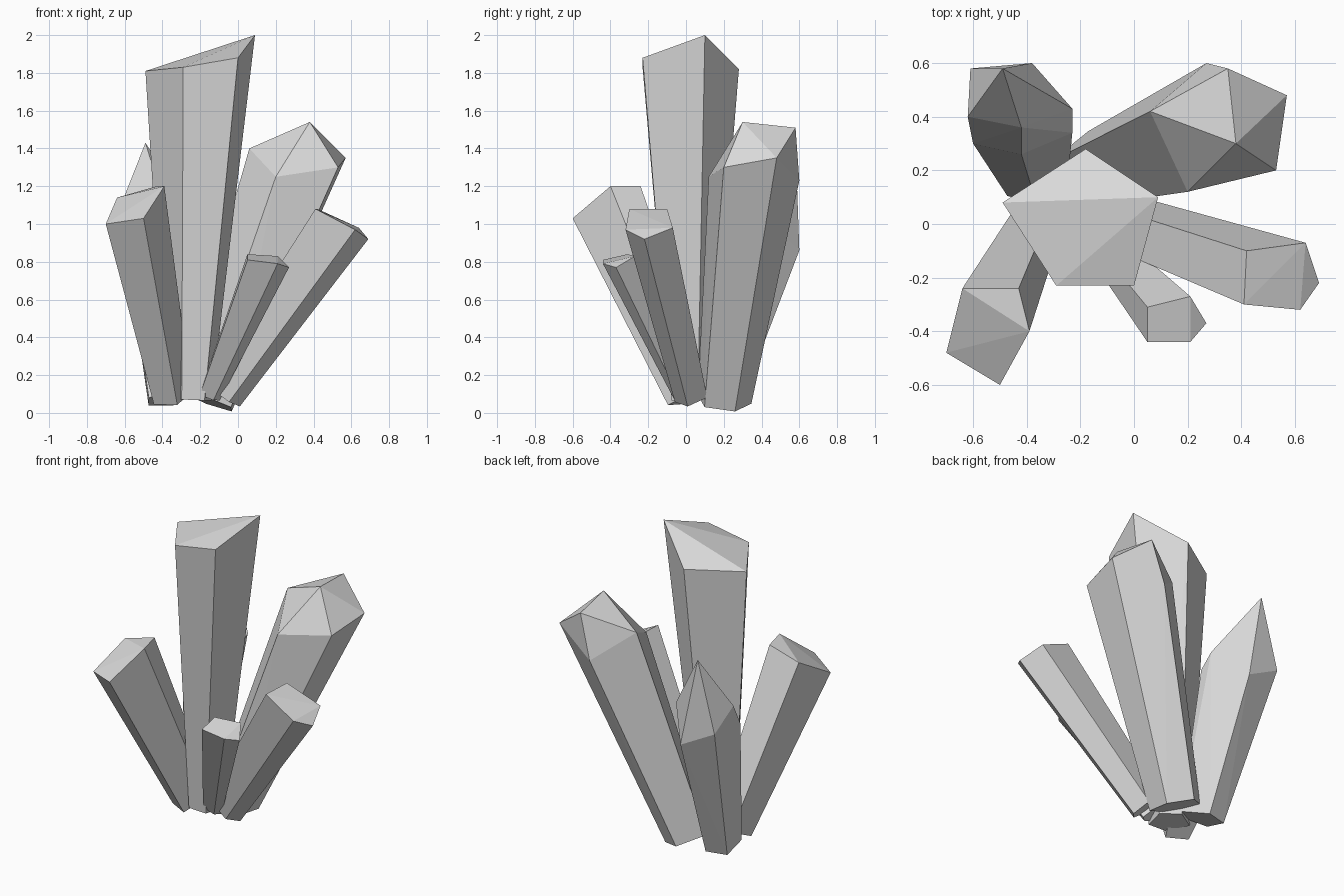
import bpy
import bmesh
import math
from mathutils import Vector

# Remove the default cube
default_cube = bpy.data.objects.get("Cube")
if default_cube:
    bpy.data.objects.remove(default_cube, do_unlink=True)

# One grey stone material shared by every crystal
grey = (0.7, 0.7, 0.7, 1)
stone = bpy.data.materials.new("grey_crystal")
stone.use_nodes = True
stone.diffuse_color = grey
shader = next(n for n in stone.node_tree.nodes if n.type == "BSDF_PRINCIPLED")
shader.inputs["Base Color"].default_value = grey


def base_ring(shoulder, base, taper):
    """Shrink the shoulder ring around the base, square to the crystal's axis."""
    middle = sum(shoulder, Vector()) / len(shoulder)
    axis = (middle - base).normalized()
    ring = []
    for corner in shoulder:
        offset = corner - middle
        offset -= axis * offset.dot(axis)
        ring.append(base + offset * taper)
    return ring


def crystal(name, base, taper, shoulder, tip=()):
    """Tapered prism from a shoulder ring, with optional extra facet corners on top."""
    shoulder = [Vector(corner) for corner in shoulder]
    corners = base_ring(shoulder, Vector(base), taper) + shoulder
    corners += [Vector(corner) for corner in tip]

    bm = bmesh.new()
    for corner in corners:
        bm.verts.new(corner)
    bmesh.ops.convex_hull(bm, input=bm.verts[:])
    loose = [vert for vert in bm.verts if not vert.link_faces]
    bmesh.ops.delete(bm, geom=loose, context="VERTS")
    # Merge nearly flat triangles into clean facets
    bmesh.ops.dissolve_limit(bm, angle_limit=math.radians(2),
                             verts=bm.verts[:], edges=bm.edges[:])
    bmesh.ops.recalc_face_normals(bm, faces=bm.faces[:])

    mesh = bpy.data.meshes.new(name)
    bm.to_mesh(mesh)
    bm.free()
    mesh.materials.append(stone)
    crystal_object = bpy.data.objects.new(name, mesh)
    bpy.context.collection.objects.link(crystal_object)
    return crystal_object


# Tall central crystal with a slanted, folded top
crystal("tall_center_crystal", base=(-.25, .02, .07), taper=.42, shoulder=[
    (.09, .1, 2), (0, -.23, 1.88), (-.29, -.23, 1.83),
    (-.49, .08, 1.81), (-.18, .28, 1.82)])

# Thick crystal leaning back and to the left, with a two-cornered ridge
crystal("back_left_crystal", base=(-.15, .2, .06), taper=.6, shoulder=[
    (.57, .48, 1.35), (.53, .2, 1.3), (.2, .12, 1.25),
    (.06, .42, 1.4), (.27, .6, 1.23)],
    tip=[(.38, .3, 1.54), (.35, .58, 1.51)])

# Pointed crystal leaning back and to the right
crystal("back_right_crystal", base=(-.38, .17, .07), taper=.6, shoulder=[
    (-.61, .58, .98), (-.38, .6, .86), (-.23, .34, .95),
    (-.42, .26, 1), (-.6, .3, .94)],
    tip=[(-.62, .4, 1.1), (-.23, .43, 1.03), (-.42, .36, 1.2), (-.49, .58, 1.43)])

# Slanted crystal leaning to the left
crystal("left_crystal", base=(-.08, .02, .1), taper=.7, shoulder=[
    (.42, -.1, 1.08), (.64, -.07, .98), (.69, -.22, .92),
    (.62, -.32, .97), (.41, -.3, 1.08)])

# Stout crystal leaning forward and to the right
crystal("front_right_crystal", base=(-.34, .03, .09), taper=.6, shoulder=[
    (-.64, -.24, 1.14), (-.43, -.24, 1.2), (-.39, -.4, 1.2),
    (-.5, -.6, 1.03), (-.7, -.48, 1)])

# Small crystal at the front
crystal("small_front_crystal", base=(-.15, -.03, .09), taper=.5, shoulder=[
    (.05, -.31, .84), (.21, -.27, .83), (.27, -.37, .77),
    (.21, -.44, .79), (.05, -.44, .81)])
